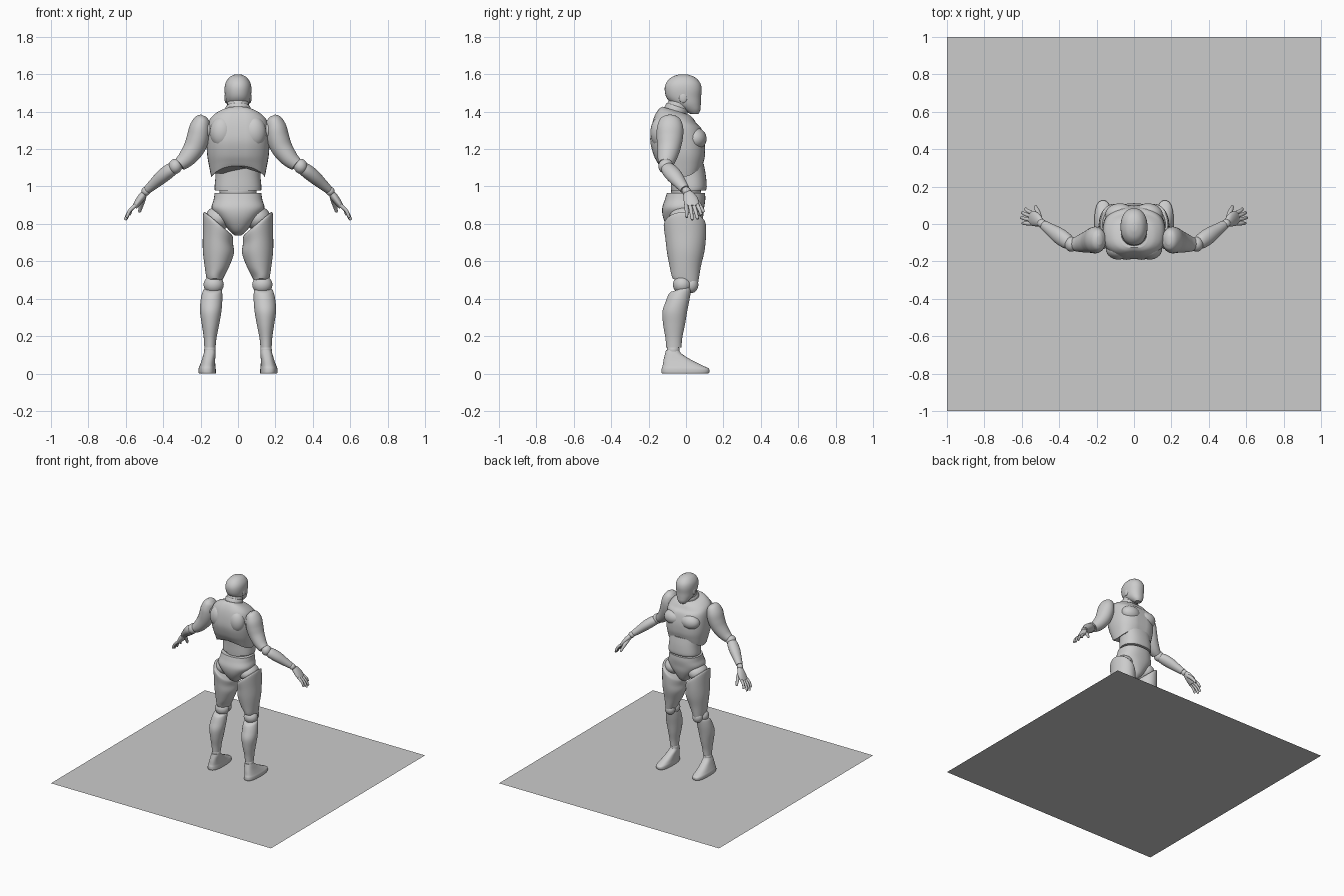
import bpy, bmesh, math
from mathutils import Vector

SEG = 36


def spline(rows, n=5):
    """Smoothly interpolate rows of numbers (Catmull-Rom)."""
    out = []
    for i in range(len(rows) - 1):
        a, b = rows[max(i - 1, 0)], rows[i]
        c, d = rows[i + 1], rows[min(i + 2, len(rows) - 1)]
        for k in range(n):
            t = k / n
            out.append([0.5 * (2*q + (r-p)*t + (2*p-5*q+4*r-s)*t*t + (3*q-p-3*r+s)*t**3)
                        for p, q, r, s in zip(a, b, c, d)])
    return out + [list(rows[-1])]


def unit(i, power):
    a = 2 * math.pi * i / SEG
    c, s = math.cos(a), math.sin(a)
    e = 2 / power
    return math.copysign(abs(c)**e, c), math.copysign(abs(s)**e, s)


def finish(ob, mirror):
    if mirror:
        ob.modifiers.new("mirror", 'MIRROR').use_mirror_merge = False
    bpy.context.view_layer.objects.active = ob
    ob.select_set(True)
    bpy.ops.object.shade_smooth_by_angle(angle=math.radians(42))
    ob.select_set(False)
    return ob


def skin(name, rings, mirror=False):
    bm = bmesh.new()
    vs = [[bm.verts.new(p) for p in r] for r in rings]
    for a, b in zip(vs, vs[1:]):
        for i in range(SEG):
            j = (i + 1) % SEG
            bm.faces.new((a[i], a[j], b[j], b[i]))
    bm.faces.new(vs[0])
    bm.faces.new(vs[-1])
    bmesh.ops.recalc_face_normals(bm, faces=bm.faces)
    me = bpy.data.meshes.new(name)
    bm.to_mesh(me)
    bm.free()
    ob = bpy.data.objects.new(name, me)
    bpy.context.collection.objects.link(ob)
    return finish(ob, mirror)


def stack(name, rows, mirror=False, power=2.0, groove=0.0):
    """Level sections: cx, cy, z, rx, ry, [slope in x, slope in y, arch]."""
    rings = []
    for x, y, z, rx, ry, kx, ky, arch in spline([tuple(r) + (0,) * (8 - len(r)) for r in rows]):
        ring = []
        for i in range(SEG):
            c, s = unit(i, power)
            dx, dy = c * rx, s * ry
            dy *= 1 - groove * math.exp(-(dx / 0.025)**2)
            ring.append((x + dx, y + dy, z + kx*dx + ky*dy + arch*s*s))
        rings.append(ring)
    return skin(name, rings, mirror)


def tube(name, rows, wide=(0, 1, 0), mirror=True):
    """Sections across a path: x, y, z, radius along 'wide', other radius."""
    pts = spline(rows)
    rings = []
    for i, p in enumerate(pts):
        d = (Vector(pts[min(i+1, len(pts)-1)][:3]) - Vector(pts[max(i-1, 0)][:3])).normalized()
        u = Vector(wide)
        u = (u - d * u.dot(d)).normalized()
        v = d.cross(u)
        rings.append([Vector(p[:3]) + u*p[3]*unit(k, 2)[0] + v*p[4]*unit(k, 2)[1] for k in range(SEG)])
    return skin(name, rings, mirror)


def ball(name, loc, size, mirror=True):
    bm = bmesh.new()
    bmesh.ops.create_uvsphere(bm, u_segments=28, v_segments=16, radius=1)
    for v in bm.verts:
        v.co = Vector([c*s + o for c, s, o in zip(v.co, size, loc)])
    me = bpy.data.meshes.new(name)
    bm.to_mesh(me)
    bm.free()
    ob = bpy.data.objects.new(name, me)
    bpy.context.collection.objects.link(ob)
    return finish(ob, mirror)


# base sheet under the feet
bpy.ops.mesh.primitive_plane_add(size=2)
bpy.context.object.name = "base_plane"
bpy.context.object.select_set(False)

# head, ears and neck
stack("head", [(0, .045, 1.388, .025, .022), (0, .03, 1.41, .044, .047), (0, .004, 1.44, .06, .075),
               (0, -.012, 1.475, .068, .092), (0, -.015, 1.52, .072, .099), (0, -.015, 1.555, .066, .09),
               (0, -.015, 1.583, .047, .064), (0, -.015, 1.597, .022, .03), (0, -.015, 1.6, .004, .005)], power=2.2)
ball("ear_disc", (.064, -.015, 1.475), (.009, .022, .028))
tube("neck", [(0, -.07, 1.35, .066, .066), (0, -.05, 1.41, .06, .06), (0, -.02, 1.47, .055, .06)],
     wide=(1, 0, 0), mirror=False)
tube("neck_collar", [(0, -.06, 1.39, .069, .066), (0, -.048, 1.42, .067, .062), (0, -.045, 1.428, .062, .058)],
     wide=(1, 0, 0), mirror=False)

# torso
stack("chest", [(0, -.055, 1.405, .072, .075, 0, -.3), (0, -.055, 1.388, .115, .095, 0, -.25),
                (0, -.057, 1.355, .153, .115, 0, -.15), (0, -.052, 1.31, .166, .136), (0, -.045, 1.24, .168, .148),
                (0, -.036, 1.17, .165, .14), (0, -.03, 1.10, .153, .126, 0, 0, .03),
                (0, -.027, 1.05, .143, .116, 0, 0, .06)], power=2.5, groove=.05)
ball("pectoral", (.075, .05, 1.255), (.078, .06, .06))
ball("shoulder_blade", (.085, -.135, 1.29), (.065, .055, .085))
stack("abdomen", [(0, .013, .978, .124, .093), (0, .015, 1.0, .125, .096), (0, .012, 1.06, .12, .094),
                  (0, .005, 1.12, .12, .09)], power=2.4)
ball("waist_joint", (0, 0, .975), (.10, .08, .05), False)
stack("pelvis", [(0, 0, .966, .125, .102), (0, -.005, .93, .13, .108), (0, -.015, .885, .141, .112),
                 (0, -.016, .84, .112, .108), (0, -.014, .795, .073, .092), (0, -.01, .76, .042, .07),
                 (0, -.005, .738, .018, .04)], power=2.4)

# legs
ball("hip_joint", (.105, -.005, .83), (.07, .085, .065))
stack("thigh", [(.104, -.006, .803, .068, .1, .85), (.106, -.006, .79, .08, .113, .8),
                (.107, -.002, .72, .081, .108, .35), (.105, -.002, .65, .083, .1, .1),
                (.113, -.004, .57, .065, .083), (.124, -.006, .51, .045, .072, 0, -.25),
                (.125, -.006, .485, .038, .066, 0, -.35)], True)
ball("knee_cap", (.125, .028, .475), (.04, .038, .045))
ball("knee_joint", (.13, -.02, .475), (.054, .05, .05))
stack("shin", [(.134, -.03, .452, .042, .05, 0, .3), (.137, -.033, .438, .052, .06, 0, .25),
               (.142, -.045, .39, .058, .064, 0, .1), (.146, -.06, .33, .057, .066),
               (.147, -.064, .26, .046, .058), (.149, -.065, .19, .034, .045),
               (.15, -.065, .14, .03, .041)], True)
ball("ankle_joint", (.15, -.068, .125), (.031, .034, .034))
stack("foot", [(.164, -.004, 0, .045, .124), (.165, -.003, .008, .047, .128), (.165, -.004, .026, .046, .126),
               (.163, -.017, .042, .042, .108), (.158, -.045, .072, .036, .075), (.152, -.067, .105, .032, .045),
               (.15, -.072, .125, .027, .035)], True, power=2.6)

# arms
ball("shoulder_joint", (.17, -.085, 1.3), (.04, .05, .05))
tube("upper_arm", [(.183, -.085, 1.378, .025, .016), (.19, -.085, 1.36, .054, .04), (.203, -.085, 1.315, .07, .056),
                   (.214, -.087, 1.26, .07, .06), (.235, -.092, 1.205, .062, .057), (.275, -.102, 1.15, .05, .047),
                   (.312, -.109, 1.118, .038, .036)])
ball("elbow_joint", (.335, -.108, 1.108), (.036, .04, .04))
tube("forearm", [(.342, -.103, 1.10, .034, .032), (.365, -.088, 1.085, .042, .037), (.402, -.062, 1.056, .043, .037),
                 (.445, -.032, 1.018, .034, .03), (.482, -.006, .985, .026, .023)])
ball("wrist_joint", (.492, .002, .975), (.024, .024, .024))

# hands
tube("palm", [(.496, .006, .97, .02, .016), (.512, .018, .948, .033, .02), (.532, .028, .92, .04, .019),
              (.552, .032, .892, .039, .014)])
tips = [(.58, .082, .848), (.598, .062, .826), (.603, .034, .822), (.595, .004, .835)]
for i, tip in enumerate(tips):
    root = Vector((.551, .062 - .02 * i, .897))
    tip = Vector(tip)
    mid = root.lerp(tip, .5) + Vector((.006, 0, .004))
    near = mid.lerp(tip, .92)
    tube("finger", [(*root, .0105, .0105), (*mid, .0095, .0095), (*near, .0075, .0075), (*tip, .003, .003)])
    ball("knuckle", root, (.011, .011, .011))
tube("thumb", [(.505, .025, .945, .015, .014), (.512, .055, .918, .014, .014), (.52, .078, .89, .011, .011),
               (.526, .093, .867, .008, .008), (.527, .096, .862, .003, .003)], wide=(1, 0, 0))
